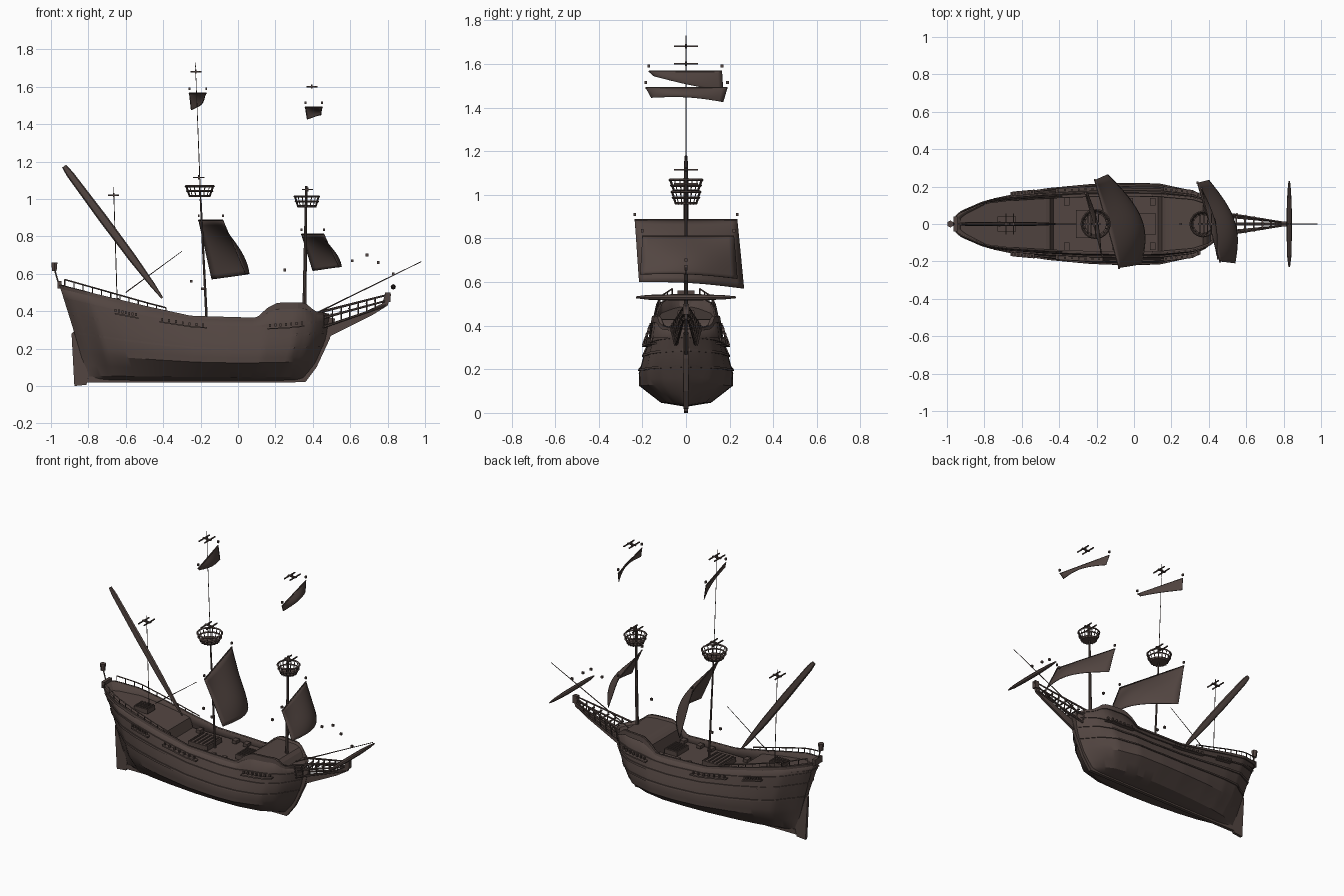
import bpy, bmesh, math
from mathutils import Vector

cube = bpy.data.objects.get("Cube")
if cube:
    bpy.data.objects.remove(cube, do_unlink=True)

wood = bpy.data.materials.new("dark_brown_wood")
wood.use_nodes = True
COLOR = (0.085, 0.06, 0.053, 1)
wood.diffuse_color = COLOR
wood.node_tree.nodes["Principled BSDF"].inputs["Base Color"].default_value = COLOR


def finish(name, bm, smooth=False):
    bmesh.ops.recalc_face_normals(bm, faces=bm.faces)
    me = bpy.data.meshes.new(name)
    bm.to_mesh(me)
    bm.free()
    ob = bpy.data.objects.new(name, me)
    bpy.context.collection.objects.link(ob)
    me.materials.append(wood)
    if smooth:
        bpy.ops.object.select_all(action='DESELECT')
        ob.select_set(True)
        bpy.context.view_layer.objects.active = ob
        bpy.ops.object.shade_smooth_by_angle(angle=math.radians(28))
    return ob


def interp(pts, x):
    for (a, va), (b, vb) in zip(pts, pts[1:]):
        if x <= b:
            return va + (vb - va) * max(0, (x - a) / (b - a))
    return pts[-1][1]


def grid(name, rows, caps=False, thick=0, smooth=True):
    bm = bmesh.new()
    vs = [[bm.verts.new(p) for p in r] for r in rows]
    for a, b in zip(vs, vs[1:]):
        for i in range(len(a) - 1):
            bm.faces.new((a[i], a[i + 1], b[i + 1], b[i]))
    if caps:
        bm.faces.new(vs[0])
        bm.faces.new(vs[-1])
    ob = finish(name, bm, smooth)
    if thick:
        m = ob.modifiers.new("thickness", 'SOLIDIFY')
        m.thickness, m.offset = thick, (-1 if caps else 0)


def spar(bm, a, b, r0, r1=None, n=6):
    a, b = Vector(a), Vector(b)
    d = b - a
    mat = d.to_track_quat('Z', 'Y').to_matrix().to_4x4()
    mat.translation = (a + b) / 2
    bmesh.ops.create_cone(bm, cap_ends=True, segments=n, radius1=r0,
                          radius2=r0 if r1 is None else r1, depth=d.length, matrix=mat)


def box(bm, c, s):
    vs = bmesh.ops.create_cube(bm, size=1)["verts"]
    for v in vs:
        v.co = Vector(c) + Vector([v.co[i] * s[i] for i in range(3)])


# Hull form: lofted from sheer, plan and section profiles
SHEER = [(-.955, .54), (-.48, .425), (-.25, .375), (.1, .365), (.16, .42), (.21, .445), (.36, .445), (.41, .40), (.49, .385)]
FAIR = [(-.955, .54), (-.7, .47), (-.48, .42), (-.25, .378), (0, .362), (.25, .37), (.49, .4)]
PLAN = [(0, .25), (.02, .43), (.107, .8), (.2, .91), (.315, .98), (.48, 1.04), (.62, 1.06), (.76, 1.05), (.88, .95), (.94, .76), (.98, .45), (1, .15)]
SECTION = [(0, .012), (.05, .1), (.28, .19), (.45, .195), (.7, .178), (1, .147)]
STERN = [(0, -.80), (.5, -.875), (1, -.955)]
STEM = [(0, .36), (.25, .42), (.6, .47), (1, .49)]


def hull(u, t, side=1, out=0):
    xs, xb = interp(STERN, t), interp(STEM, t)
    x = -.955 + 1.445 * u
    fair = interp(FAIR, x)
    y = interp(SECTION, t) * interp(PLAN, u) ** (1 + 1.5 * (1 - t)) + out
    z = .03 + (fair - .03) * t + (interp(SHEER, x) - fair) * max(0, t - .85) / .15
    return Vector((xs + (xb - xs) * u, side * y, z))


N = 72
US = [i / N for i in range(N + 1)]
TS = [0, .02, .05, .16, .28, .36, .45, .58, .7, .85, 1]
ring = [(t, -1) for t in reversed(TS)] + [(t, 1) for t in TS]
grid("hull", [[hull(u, t, s) for t, s in ring] for u in US], caps=True, thick=.01)

# Decks: raised aft, low waist, forecastle on top
DECK = [(-.955, .49), (-.45, .395), (-.445, .33), (.13, .32), (.15, .425), (.38, .43), (.4, .38), (.49, .37)]
rows = []
for u in US:
    p = hull(u, .96)
    z = min(interp(DECK, p.x), interp(SHEER, p.x) - .01)
    rows.append([(p.x, p.y * k * .97, z) for k in (-1, 0, 1)])
grid("deck", rows, smooth=False)


# Wales, gunwale and channels are bands that follow the hull
def band(name, side, u0, u1, t, w, out):
    rows = []
    for i in range(61):
        u = u0 + (u1 - u0) * i / 60
        rows.append([hull(u, t - w, side), hull(u, t - w, side, out),
                     hull(u, t + w, side, out), hull(u, t + w, side)])
    grid(name, rows, caps=True, smooth=False)


CHANNELS = ((.36, .54), (.77, .91), (.19, .28))
for side in (1, -1):
    for t, w in ((.5, .014), (.7, .016), (.86, .01), (.98, .02)):
        band("wale", side, 0, 1, t, w, .007)
    for u0, u1 in CHANNELS:
        band("channel", side, u0, u1, .82, .01, .026)

# Keel, stem and rudder
bm = bmesh.new()


def slab(bm, prof, half):
    a = [bm.verts.new((x, -half, z)) for x, z in prof]
    b = [bm.verts.new((x, half, z)) for x, z in prof]
    bm.faces.new(a)
    bm.faces.new(b)
    for i in range(len(a)):
        j = (i + 1) % len(a)
        bm.faces.new((a[i], a[j], b[j], b[i]))


slab(bm, [(-.81, .018), (.36, .02), (.42, .1), (.49, .25), (.52, .36), (.48, .37), (.45, .25), (.39, .12), (.34, .05), (-.8, .05)], .011)
slab(bm, [(-.875, 0), (-.81, .006), (-.8, .06), (-.87, .3), (-.89, .28)], .009)
finish("keel_and_rudder", bm)

# Beakhead: knee, converging rails and lattice
bm = bmesh.new()
slab(bm, [(.46, .25), (.58, .31), (.72, .38), (.8, .43), (.82, .49), (.79, .5), (.77, .44), (.62, .37), (.48, .32)], .008)
for s in (1, -1):
    for z0, z1, y0 in ((.31, .43, .045), (.36, .455, .055), (.395, .485, .065)):
        spar(bm, (.44, s * y0, z0), (.79, s * .01, z1), .007, .005)
    for i in range(7):
        k = i / 7
        x, y = .46 + .32 * k, .06 * (1 - k) + .012
        spar(bm, (x, s * y, .4 + .085 * k), (x, s * y * .7, .31 + .12 * k), .004)
for i in range(6):
    k = i / 6
    box(bm, (.5 + .28 * k, 0, .385 + .085 * k), (.01, .11 * (1 - k) + .02, .006))
box(bm, (.8, 0, .475), (.03, .026, .05))
finish("beakhead", bm)

# Stern rails with posts, deadeyes on the channels, and lantern
bm = bmesh.new()
for s in (1, -1):
    pts = [hull(.02 + .034 * i, 1, s) for i in range(12)]
    lift = [Vector((0, 0, .036 - .002 * i)) for i in range(12)]
    for i, p in enumerate(pts):
        spar(bm, p, p + lift[i], .003, n=4)
        if i:
            spar(bm, pts[i - 1] + lift[i - 1], p + lift[i], .004, n=4)
    for u0, u1 in CHANNELS:
        for k in range(7):
            box(bm, hull(u0 + (u1 - u0) * (k + .5) / 7, .86, s, .018), (.01, .01, .016))
box(bm, (-.955, 0, .54), (.02, .08, .04))
spar(bm, (-.96, 0, .55), (-.98, 0, .62), .004)
spar(bm, (-.982, 0, .615), (-.982, 0, .66), .014, .019)
finish("rails_and_lantern", bm)

# Hatches and deck fittings
bm = bmesh.new()
for x, y, z, sx, sy, sz in ((-.24, 0, .345, .14, .15, .03), (.07, 0, .34, .09, .12, .03), (-.68, 0, .45, .1, .08, .03)):
    box(bm, (x, y, z), (sx, sy, sz))
    for i in range(5):
        box(bm, (x + sx * (i / 5 - .4), y, z + sz / 2), (.008, sy * .9, .012))
for s in (1, -1):
    for x in (-.36, -.1, -.02, .1):
        box(bm, (x, s * .12, .34), (.03, .04, .02))
finish("deck_fittings", bm)

# Masts, bowsprit and light poles
bm = bmesh.new()
spar(bm, (-.165, 0, .3), (-.2, 0, 1.0), .007, .005, 8)
spar(bm, (-.2, 0, 1.0), (-.228, 0, 1.73), .0025, .0015)
spar(bm, (.355, 0, .4), (.365, 0, 1.07), .011, .006, 8)
spar(bm, (-.645, 0, .42), (-.665, 0, 1.06), .0025, .002)
spar(bm, (.42, 0, .39), (.98, 0, .665), .004, .002)
spar(bm, (-.6, 0, .5), (-.3, 0, .72), .003, .0015)
for x, z in ((-.225, 1.68), (.395, 1.6), (-.665, 1.02), (-.21, 1.115), (.372, 1.05)):
    for d in (-.02, .02):
        box(bm, (x + d, 0, z), (.006, .11, .007))
    box(bm, (x, 0, z), (.06, .012, .006))
    spar(bm, (x, 0, z - .01), (x, 0, z + .012), .005)
finish("masts", bm)

# Fighting tops: floor, flared posts and rim
for x, z, r in ((-.205, 1.01, .075), (.368, .955, .066)):
    bm = bmesh.new()
    spar(bm, (x, 0, z), (x, 0, z + .012), r * .7, r * .78, 16)
    n = 16
    for i in range(n):
        a, b = (Vector((math.cos(q), math.sin(q), 0)) for q in (math.tau * i / n, math.tau * (i + 1) / n))
        base = Vector((x, 0, z))
        up = Vector((0, 0, .058))
        spar(bm, base + a * r * .72, base + a * r + up, .003, n=4)
        for k, h in ((1, 1), (.92, .55)):
            spar(bm, base + a * r * k + up * h, base + b * r * k + up * h, .006 * k, n=4)
    finish("fighting_top", bm)


# Square sails billow forward between yard and foot
def sail(name, p0, p1, q0, q1, bulge, arch):
    p0, p1, q0, q1 = map(Vector, (p0, p1, q0, q1))
    rows = []
    for i in range(13):
        v = i / 12
        row = []
        for j in range(17):
            u = j / 16
            p = p0.lerp(p1, u).lerp(q0.lerp(q1, u), v)
            belly = math.sin(math.pi * u)
            p.x += bulge * belly * math.sin(v * 2)
            p.z += arch * belly * v
            row.append(p)
        rows.append(row)
    grid(name, rows, thick=.004)
    bm = bmesh.new()
    spar(bm, p0, p1, .004)
    for e in (p0, p1):
        box(bm, e + Vector((0, 0, .025)), (.01, .012, .014))
    finish(name + "_yard", bm)


sail("main_sail", (-.21, .235, .885), (-.08, -.235, .885), (-.14, .265, .57), (.04, -.215, .6), .1, .01)
sail("fore_sail", (.34, .22, .81), (.46, -.2, .81), (.4, .235, .615), (.54, -.21, .635), .075, .01)
sail("main_topsail", (-.26, .165, 1.565), (-.17, -.17, 1.565), (-.25, .17, 1.475), (-.18, -.15, 1.545), .02, -.005)
sail("fore_topsail", (.36, .19, 1.49), (.45, -.185, 1.49), (.37, .17, 1.425), (.44, -.16, 1.445), .03, .012)


# Furled sails on the lateen yard and sprit yard
def furled(name, a, b, r, flat, prof):
    bm = bmesh.new()
    a, b = Vector(a), Vector(b)
    for (k0, r0), (k1, r1) in zip(prof, prof[1:]):
        spar(bm, a.lerp(b, k0), a.lerp(b, k1), r * r0, r * r1, 8)
    for v in bm.verts:
        v.co.y *= flat
    finish(name, bm, True)


furled("lateen_sail", (-.93, 0, 1.175), (-.405, 0, .47), .023, .5,
       [(0, .55), (.06, .85), (.4, 1.05), (.7, .95), (.9, .6), (1, .25)])
furled("sprit_sail", (.83, -.23, .53), (.83, .23, .53), .014, 1,
       [(0, .3), (.12, .8), (.35, 1), (.65, 1), (.88, .7), (1, .3)])

# Rigging blocks
bm = bmesh.new()
for x, z in ((.25, .62), (.69, .7), (.75, .66), (.61, .67), (-.25, .56), (-.19, .52), (.83, .6)):
    box(bm, (x, 0, z), (.014, .012, .014))
finish("rigging_blocks", bm)
